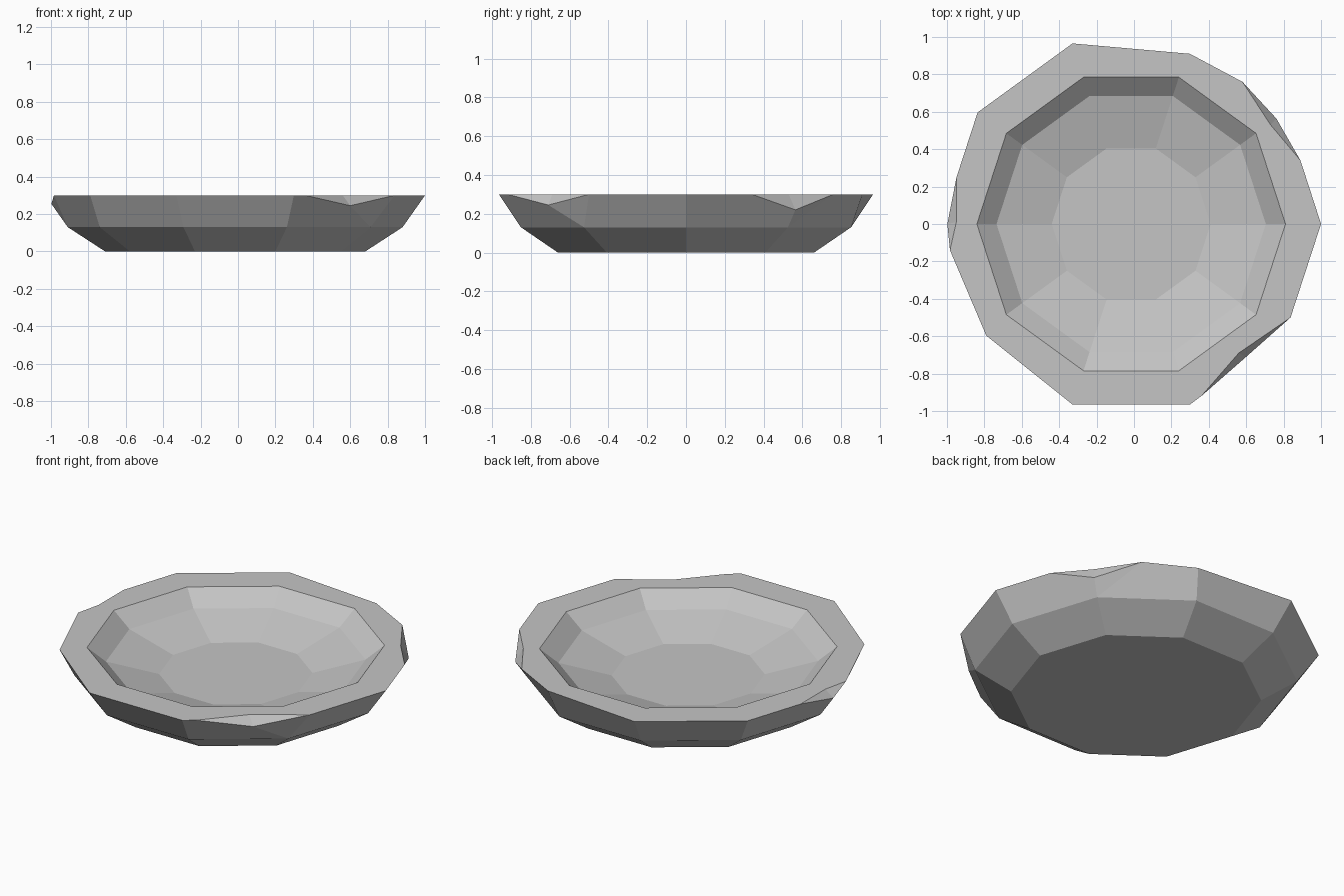
import bpy, bmesh
from math import cos, sin, tau

cube = bpy.data.objects.get("Cube")
if cube:
    bpy.data.objects.remove(cube, do_unlink=True)

SIDES = 10
CENTRE_X = -0.015
RIM_Z = 0.3

stone = bpy.data.materials.new("grey stone")
stone.use_nodes = True
GREY = (0.56, 0.56, 0.56, 1)
stone.diffuse_color = GREY
stone.node_tree.nodes["Principled BSDF"].inputs["Base Color"].default_value = GREY

bm = bmesh.new()


def ring(radius, z):
    return [bm.verts.new((CENTRE_X + radius * cos(tau * i / SIDES),
                          radius * sin(tau * i / SIDES), z)) for i in range(SIDES)]


# Outer shell rings, then the hollow from lip to floor
base = ring(0.695, 0)
belly = ring(0.895, 0.13)
rim = ring(1.015, RIM_Z)
lip = ring(0.825, RIM_Z)
slope = ring(0.72, 0.213)
floor = ring(0.425, 0.134)

# Worn rim corners
rim[2].co.y = 0.91
rim[6].co.x = -0.79

# Chipped corners: start and end on the rim, notch on top, low point on the wall
chips = {
    1: [(0.89, 0.34, RIM_Z), (0.58, 0.76, RIM_Z), (0.73, 0.53, RIM_Z), (0.761, 0.564, 0.22)],
    5: [(-0.949, 0.25, RIM_Z), (-0.984, -0.14, RIM_Z), (-0.95, 0.01, RIM_Z), (-0.998, 0, 0.255)],
    9: [(0.36, -0.92, RIM_Z), (0.837, -0.5, RIM_Z), (0.56, -0.69, RIM_Z), (0.6, -0.71, 0.245)],
}
# The worn corner before the third chip bends its edge slightly inward
chips = {i: [bm.verts.new(p) for p in points] for i, points in chips.items()}

bm.faces.new(base)
bm.faces.new(floor)
for i in range(SIDES):
    j = (i + 1) % SIDES
    # Plain bands
    for low, high in ((base, belly), (lip, slope), (slope, floor)):
        bm.faces.new((low[i], low[j], high[j], high[i]))
    # Upper wall and flat rim, following the chips
    wall = [belly[i], belly[j]]
    top = [lip[j], lip[i]]
    if i in chips:
        start, end, notch, dip = chips[i]
        bm.faces.new((start, dip, notch))
        bm.faces.new((notch, dip, end))
        bm.faces.new((belly[i], end, dip))
        left_wall, left_top = [end], [notch, end]
    else:
        left_wall, left_top = [rim[i]], [rim[i]]
    if j in chips:
        start, end, notch, dip = chips[j]
        right_wall, right_top = [dip, start], [start, notch]
    else:
        right_wall, right_top = [rim[j]], [rim[j]]
    bm.faces.new(wall + right_wall + left_wall)
    bm.faces.new(top + left_top + right_top)

# Drop the corner points the chips replaced
bmesh.ops.delete(bm, geom=[v for v in bm.verts if not v.link_faces], context="VERTS")
bmesh.ops.recalc_face_normals(bm, faces=bm.faces[:])

mesh = bpy.data.meshes.new("chipped_bowl")
bm.to_mesh(mesh)
bm.free()
mesh.materials.append(stone)
bowl = bpy.data.objects.new("chipped_bowl", mesh)
bpy.context.collection.objects.link(bowl)
